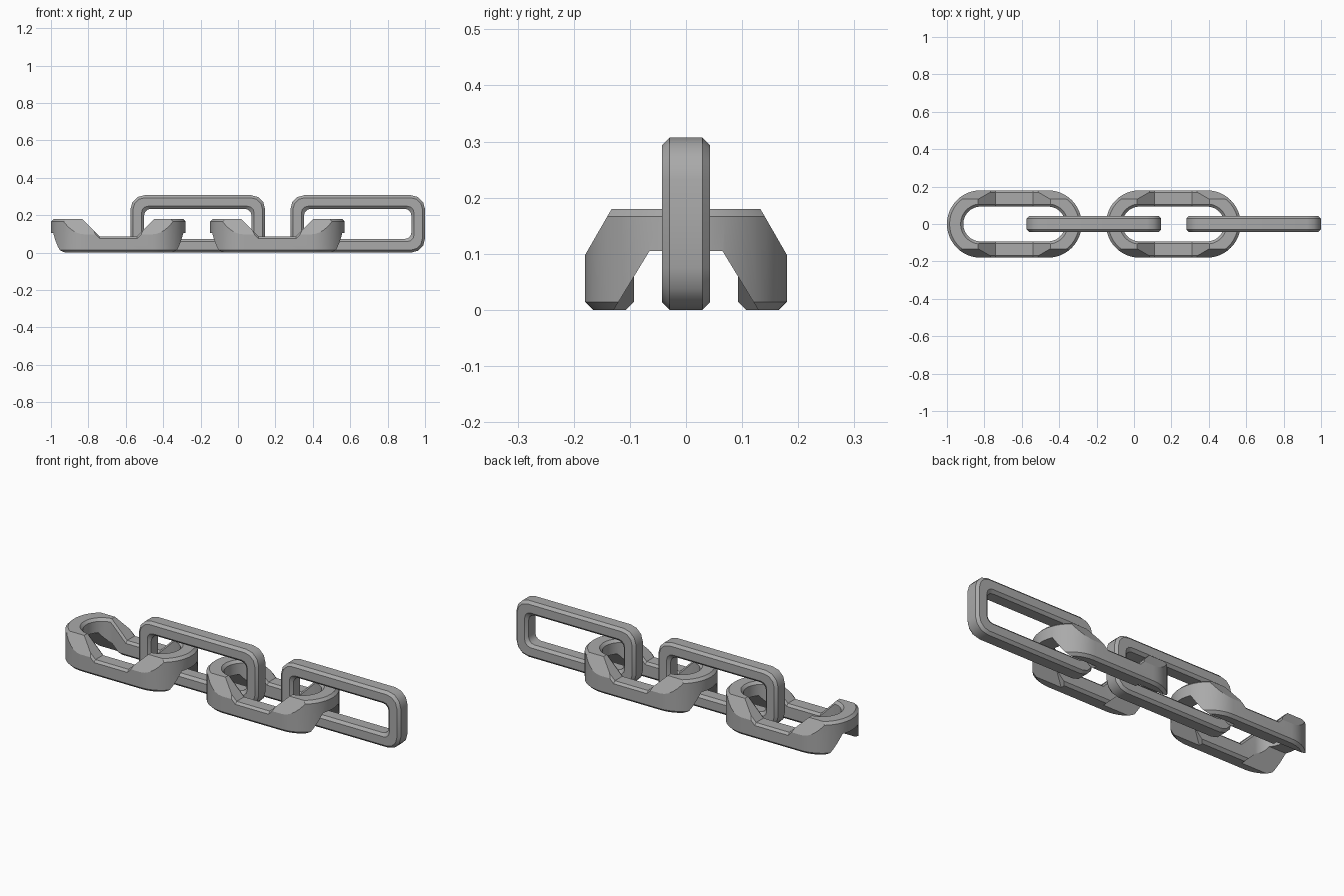
import bpy, bmesh
from math import sin, cos, pi, radians

old = bpy.data.objects.get("Cube")
if old:
    bpy.data.objects.remove(old, do_unlink=True)

grey = bpy.data.materials.new("steel_grey")
grey.use_nodes = True
COLOUR = (0.4, 0.4, 0.4, 1)
grey.diffuse_color = COLOUR
grey.node_tree.nodes["Principled BSDF"].inputs["Base Color"].default_value = COLOUR


def loft(name, rings, closed):
    """Skin a list of equal-length point rings; closed joins last to first."""
    bm = bmesh.new()
    rows = [[bm.verts.new(p) for p in ring] for ring in rings]
    n = len(rows[0])
    pairs = list(zip(rows, rows[1:]))
    if closed:
        pairs.append((rows[-1], rows[0]))
    else:
        bm.faces.new(rows[0])
        bm.faces.new(rows[-1])
    for a, b in pairs:
        for i in range(n):
            j = (i + 1) % n
            bm.faces.new((a[i], a[j], b[j], b[i]))
    bmesh.ops.remove_doubles(bm, verts=bm.verts, dist=1e-5)
    bmesh.ops.recalc_face_normals(bm, faces=bm.faces)
    mesh = bpy.data.meshes.new(name)
    bm.to_mesh(mesh)
    bm.free()
    mesh.materials.append(grey)
    ob = bpy.data.objects.new(name, mesh)
    bpy.context.collection.objects.link(ob)
    return ob


def outline(hx, hy, r, segs):
    """Rounded rectangle with half sizes hx, hy and corner radius r."""
    pts = []
    for k, (sx, sy) in enumerate([(1, 1), (-1, 1), (-1, -1), (1, -1)]):
        for i in range(segs + 1):
            a = (k + i / segs) * pi / 2
            pts.append((sx * (hx - r) + r * cos(a), sy * (hy - r) + r * sin(a)))
    return pts


def link_ring(name, hx, hy, r, r_min, segs, width, height, c):
    """Closed link whose bar has a chamfered rectangular section."""
    section = [(0, c), (0, height - c), (c, height), (width - c, height),
               (width, height - c), (width, c), (width - c, 0), (c, 0)]
    return loft(name, [[(x, y, z) for x, y in
                        outline(hx - d, hy - d, max(r - d, r_min), segs)]
                       for d, z in section], True)


def shade(ob, angle):
    bpy.ops.object.select_all(action='DESELECT')
    ob.select_set(True)
    bpy.context.view_layer.objects.active = ob
    bpy.ops.object.shade_smooth_by_angle(angle=radians(angle))


def copy_to(ob, name, x):
    twin = ob.copy()
    twin.data = ob.data.copy()
    twin.name = name
    twin.location.x = x
    bpy.context.collection.objects.link(twin)


# Flat link blank
flat = link_ring("flat_link_1", 0.36, 0.18, 0.18, 0.0, 12, 0.087, 0.18, 0.014)

cutters = []
for s in (-1, 1):
    # Saddle that lowers the side bar, with chamfered edges
    rings = []
    for y, drop in [(0.079, 0.026), (0.105, 0), (0.168, 0), (0.194, 0.026)]:
        rings.append([(x, s * y, z - drop) for x, z in
                      [(-0.33, 0.317), (-0.1, 0.087), (0.1, 0.087), (0.33, 0.317)]])
    cutters.append(loft("saddle_cutter", rings, False))
    # Slanted outer shoulder
    shoulder = [(0.121, 0.2), (0.197, 0.068), (0.25, 0.068), (0.25, 0.2)]
    cutters.append(loft("shoulder_cutter", [[(x, s * y, z) for y, z in shoulder]
                                            for x in (-0.45, 0.45)], False))
    # Arch under the raised end, closed by a sloped face
    arch = [(-0.141, -0.02), (-0.065, 0.105), (0.065, 0.105), (0.141, -0.02)]
    cutters.append(loft("arch_cutter", [[(s * 0.45, y, z) for y, z in arch],
                                        [(s * (0.13 + z), y, z) for y, z in arch]], False))

for cutter in cutters:
    cutter.hide_render = True
    mod = flat.modifiers.new("cut", 'BOOLEAN')
    mod.operation = 'DIFFERENCE'
    mod.solver = 'EXACT'
    mod.object = cutter

# Bake the cuts and discard the cutters
bpy.context.view_layer.update()
baked = bpy.data.meshes.new_from_object(
    flat.evaluated_get(bpy.context.evaluated_depsgraph_get()))
flat.modifiers.clear()
flat.data = baked
for cutter in cutters:
    bpy.data.objects.remove(cutter, do_unlink=True)
shade(flat, 22)
flat.location.x = -0.64
copy_to(flat, "flat_link_2", 0.21)

# Upright links
upright = link_ring("upright_link_1", 0.36, 0.1535, 0.075, 0.035, 3, 0.073, 0.086, 0.014)
for v in upright.data.vertices:
    x, y, z = v.co
    v.co = (x, 0.043 - z, y + 0.1535)
shade(upright, 35)
upright.location.x = -0.215
copy_to(upright, "upright_link_2", 0.64)
